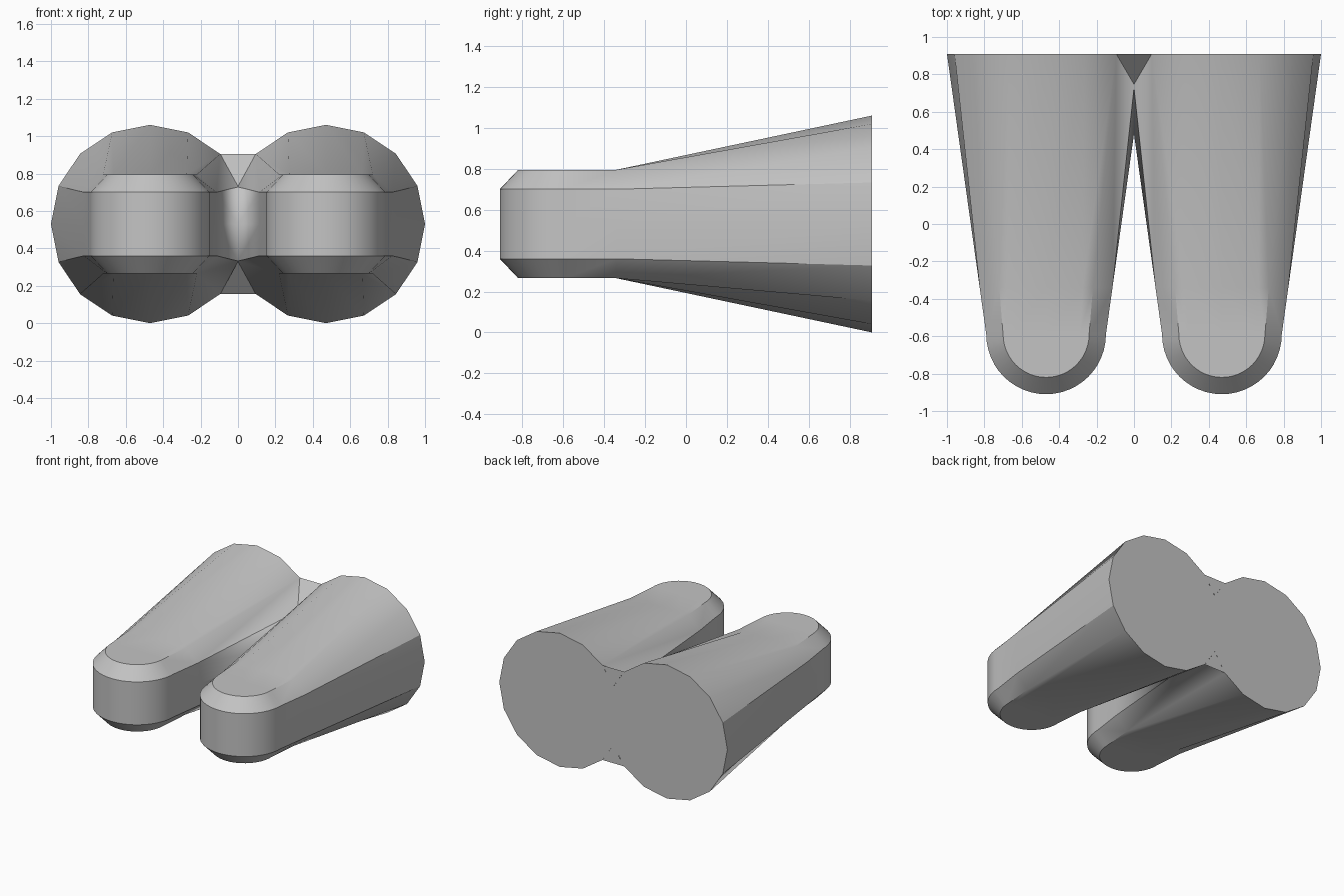
import bpy, bmesh, math

cube = bpy.data.objects.get("Cube")
if cube:
    bpy.data.objects.remove(cube, do_unlink=True)

CX, CZ = 0.47, 0.53            # axis of one leg
TIP_Y, BEND_Y, BACK_Y = -0.59, -0.34, 0.91
R_SIDE, R_TOP, R_BACK = 0.32, 0.23, 0.53

grey = bpy.data.materials.new("plain grey")
grey.use_nodes = True
colour = (0.55, 0.55, 0.55, 1)
grey.diffuse_color = colour
grey.node_tree.nodes["Principled BSDF"].inputs["Base Color"].default_value = colour


def add_object(name, bm):
    mesh = bpy.data.meshes.new(name)
    bm.to_mesh(mesh)
    bm.free()
    mesh.materials.append(grey)
    obj = bpy.data.objects.new(name, mesh)
    bpy.context.collection.objects.link(obj)
    return obj


# Quarter of the chamfered section: half width and height above the axis
quarter = [(R_SIDE, 0), (R_SIDE, 0.17), (R_TOP, 0.265), (0.18, 0.265), (0, 0.265)]
section = quarter + [(-r, h) for r, h in quarter[-2::-1]]
section += [(r, -h) for r, h in section[-2:0:-1]]

rings = []
# Rounded tip, swept as a half turn about a vertical axis
STEPS = 12
for i in range(STEPS + 1):
    a = math.pi / 2 * (1 - i / STEPS)
    rings.append([(r * math.cos(a), TIP_Y - abs(r) * math.sin(a), h) for r, h in section])
# Bend, where the sides already flare but the top is still flat
t = (BEND_Y - TIP_Y) / (BACK_Y - TIP_Y)
widen = 1 + t * (R_BACK / R_SIDE - 1)
rings.append([(r * widen if abs(r) == R_SIDE else r * 1.09, BEND_Y, h) for r, h in section])
# Sixteen-sided back end
rings.append([(R_BACK * math.cos(math.tau * k / 16), BACK_Y,
               R_BACK * math.sin(math.tau * k / 16)) for k in range(16)])

# Tapered leg, trimmed at the middle and mirrored
bm = bmesh.new()
loops = [[bm.verts.new((x + CX, y, z + CZ)) for x, y, z in ring] for ring in rings]
for a, b in zip(loops, loops[1:]):
    for k in range(16):
        n = (k + 1) % 16
        bm.faces.new((a[k], a[n], b[n], b[k]))
bm.faces.new(loops[-1])
bmesh.ops.remove_doubles(bm, verts=bm.verts, dist=0.0005)
bmesh.ops.recalc_face_normals(bm, faces=bm.faces)
bmesh.ops.bisect_plane(bm, geom=bm.verts[:] + bm.edges[:] + bm.faces[:],
                       plane_co=(0, 0, 0), plane_no=(1, 0, 0), clear_inner=True)
legs = add_object("tapered_legs", bm)
mirror = legs.modifiers.new("mirror", "MIRROR")
mirror.merge_threshold = 0.001
bpy.ops.object.select_all(action="DESELECT")
legs.select_set(True)
bpy.context.view_layer.objects.active = legs
bpy.ops.object.shade_smooth_by_angle(angle=math.radians(30))

# Small webs filling the notch between the legs, above and below
bm = bmesh.new()
for side in (1, -1):
    left, right, apex, notch = [
        bm.verts.new((x, y, CZ + side * h)) for x, y, h in
        ((-0.095, BACK_Y, 0.375), (0.095, BACK_Y, 0.375),
         (0, 0.745, 0.2), (0, BACK_Y, 0.233))]
    for face in ((left, apex, right), (left, right, notch)):
        bm.faces.new(face[::side])
add_object("back_webs", bm)
